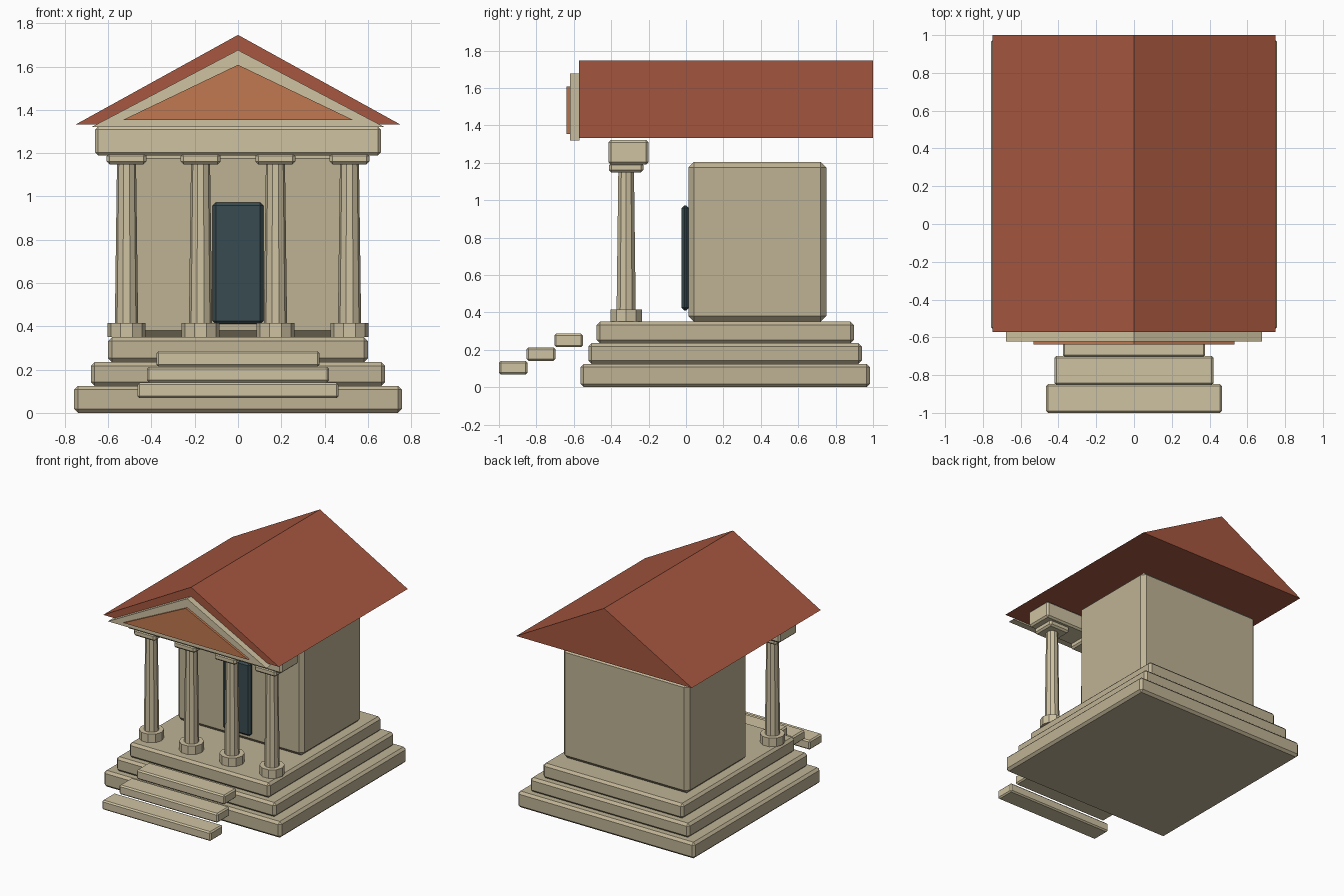
import bpy, bmesh, math
from mathutils import Matrix

if "Cube" in bpy.data.objects:
    bpy.data.objects.remove(bpy.data.objects["Cube"])


def mat(name, rgb):
    m = bpy.data.materials.new(name)
    m.diffuse_color = (*rgb, 1)
    m.use_nodes = True
    m.node_tree.nodes["Principled BSDF"].inputs["Base Color"].default_value = m.diffuse_color
    return m


STONE = mat("pale_stone", (0.62, 0.54, 0.36))
WALL = mat("wall_stone", (0.52, 0.45, 0.30))
ROOF = mat("roof_tile", (0.38, 0.095, 0.05))
PANEL = mat("clay_panel", (0.53, 0.19, 0.08))
DOOR = mat("dark_door", (0.04, 0.07, 0.08))


def finish(name, bm, material):
    bmesh.ops.recalc_face_normals(bm, faces=bm.faces)
    me = bpy.data.meshes.new(name)
    bm.to_mesh(me)
    bm.free()
    me.materials.append(material)
    ob = bpy.data.objects.new(name, me)
    bpy.context.collection.objects.link(ob)
    return ob


def block(name, x, y, z, material, bevel):
    """Chamfered box from (min, max) ranges."""
    bm = bmesh.new()
    size = [b - a for a, b in (x, y, z)]
    mid = [(a + b) / 2 for a, b in (x, y, z)]
    bmesh.ops.create_cube(bm, size=1, matrix=Matrix.Translation(mid) @ Matrix.Diagonal((*size, 1)))
    ob = finish(name, bm, material)
    mod = ob.modifiers.new("chamfer", "BEVEL")
    mod.width, mod.segments = bevel, 1
    return ob


def drum(name, x, y, z, r1, r2, material):
    """Ten-sided tapered drum with a corner on the x axis."""
    bm = bmesh.new()
    place = Matrix.Translation((x, y, (z[0] + z[1]) / 2)) @ Matrix.Rotation(math.pi / 2, 4, "Z")
    bmesh.ops.create_cone(bm, cap_ends=True, segments=10, radius1=r1, radius2=r2,
                          depth=z[1] - z[0], matrix=place)
    return finish(name, bm, material)


def gable(name, half, y, z, material):
    """Triangular prism running along y."""
    bm = bmesh.new()
    face = bm.faces.new([bm.verts.new(p) for p in
                         ((-half, y[0], z[0]), (half, y[0], z[0]), (0, y[0], z[1]))])
    ext = bmesh.ops.extrude_face_region(bm, geom=[face], use_keep_orig=True)
    verts = [g for g in ext["geom"] if isinstance(g, bmesh.types.BMVert)]
    bmesh.ops.translate(bm, verts=verts, vec=(0, y[1] - y[0], 0))
    return finish(name, bm, material)


# Three-tier platform
for i, (half, y0, y1, z0, z1) in enumerate(((0.757, -0.565, 0.983, 0.0, 0.125),
                                            (0.68, -0.522, 0.94, 0.125, 0.235),
                                            (0.60, -0.479, 0.897, 0.235, 0.35))):
    block(f"platform_tier_{i + 1}", (-half, half), (y0, y1), (z0, z1), WALL, 0.018)

# Front stair slabs
for i in range(3):
    half, y, z = 0.465 - 0.044 * i, -1.0 + 0.148 * i, 0.068 + 0.073 * i
    block(f"stair_{i + 1}", (-half, half), (y, y + 0.153), (z, z + 0.072), STONE, 0.01)

# Inner chamber and door
block("chamber", (-0.54, 0.54), (0.013, 0.75), (0.35, 1.205), WALL, 0.03)
block("door", (-0.117, 0.117), (-0.024, 0.016), (0.41, 0.972), DOOR, 0.015)

# Columns
for i, x in enumerate((-0.515, -0.173, 0.173, 0.515)):
    y = -0.32
    drum(f"column_base_{i + 1}", x, y, (0.35, 0.416), 0.088, 0.088, STONE)
    drum(f"column_shaft_{i + 1}", x, y, (0.40, 1.16), 0.054, 0.044, STONE)
    block(f"column_capital_{i + 1}", (x - 0.092, x + 0.092), (y - 0.092, y + 0.092),
          (1.148, 1.2), STONE, 0.013)

# Beam over the columns
block("beam", (-0.66, 0.66), (-0.415, -0.2), (1.19, 1.322), STONE, 0.013)

# Roof and pediment
gable("roof", 0.75, (-0.573, 1.0), (1.332, 1.746), ROOF)
gable("pediment", 0.677, (-0.621, -0.57), (1.32, 1.676), STONE)
gable("pediment_panel", 0.532, (-0.638, -0.61), (1.353, 1.608), PANEL)
